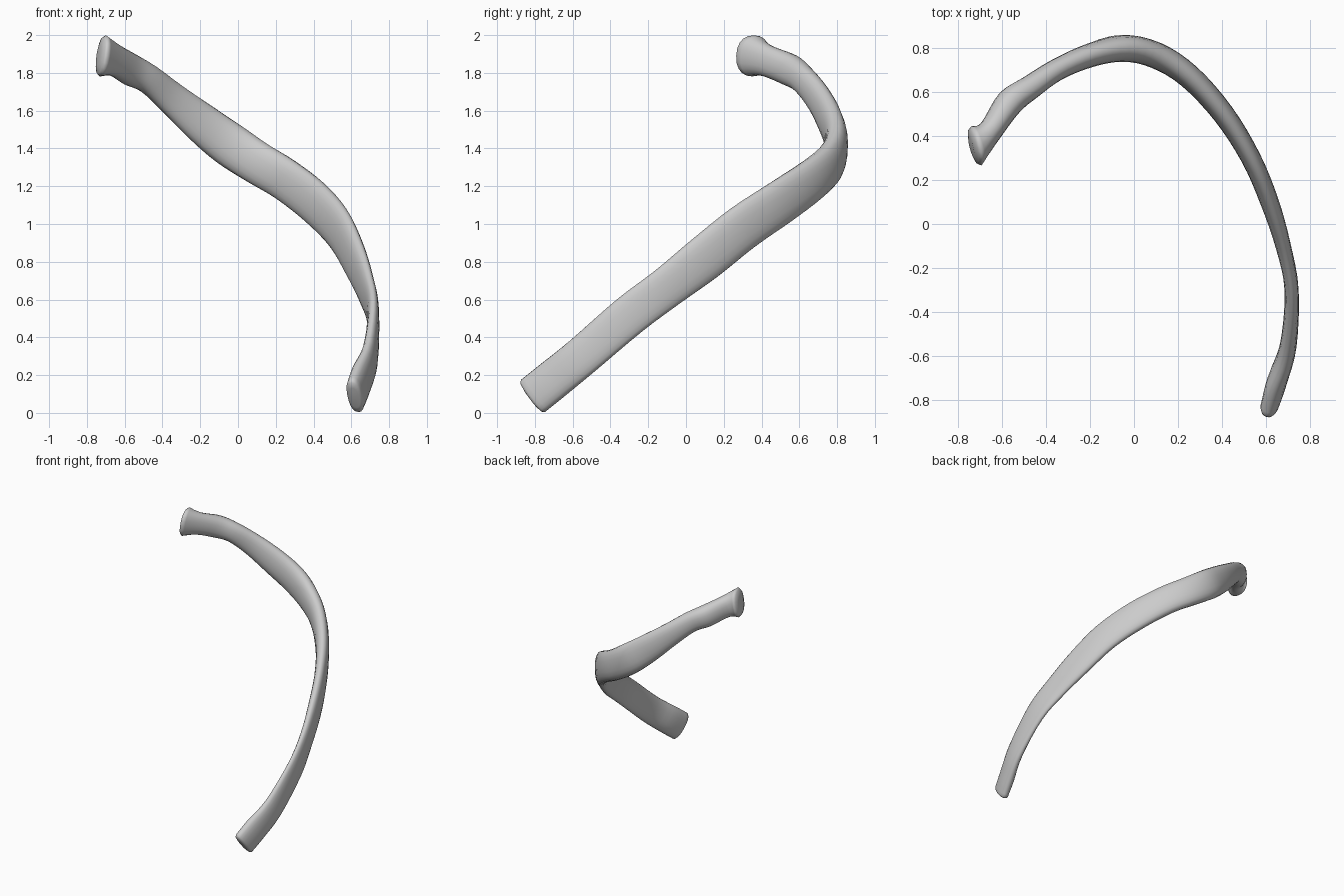
import bpy, bmesh, math
from mathutils import Vector

if "Cube" in bpy.data.objects:
    bpy.data.objects.remove(bpy.data.objects["Cube"])

# Stations along the rib: centre x, y, z, half width, half thickness, roll (degrees)
S = [
    (0.62, -0.81, 0.09, .108, .042, 0), (0.65, -0.71, 0.17, .108, .046, 0),
    (0.70, -0.55, 0.30, .105, .038, 0), (0.715, -0.30, 0.515, .108, .032, 0),
    (0.677, -0.10, 0.665, .110, .035, 0), (0.615, 0.10, 0.82, .122, .042, 0),
    (0.53, 0.30, 0.98, .124, .045, 0), (0.405, 0.50, 1.115, .122, .050, 0),
    (0.25, 0.67, 1.235, .116, .055, 0), (0.10, 0.765, 1.325, .115, .060, 0),
    (-0.05, 0.797, 1.425, .116, .061, 0), (-0.20, 0.765, 1.54, .106, .054, 0),
    (-0.35, 0.70, 1.665, .088, .050, 0), (-0.47, 0.62, 1.765, .078, .055, 0),
    (-0.565, 0.55, 1.815, .085, .063, 0), (-0.65, 0.425, 1.865, .085, .055, 0),
    (-0.715, 0.355, 1.89, .110, .092, 0),
]
SIDES, STEPS = 20, 4
P = [Vector(s[:3]) for s in S]


def ring(i):
    """Rounded flat section square to the path, wide axis upright."""
    t = (P[min(i + 1, len(P) - 1)] - P[max(i - 1, 0)]).normalized()
    if i == len(P) - 1:
        t = Vector((-1, -.25, .15)).normalized()   # head faces sideways
    up = (Vector((0, 0, 1)) - t * t.z).normalized()
    side = t.cross(up)
    r = math.radians(S[i][5])
    u, v = up * math.cos(r) + side * math.sin(r), side * math.cos(r) - up * math.sin(r)
    pts = []
    for k in range(SIDES):
        a = 2 * math.pi * k / SIDES
        c, s = math.cos(a), math.sin(a)
        e = lambda q: math.copysign(abs(q) ** .88, q)
        pts.append(P[i] + u * e(c) * S[i][3] + v * e(s) * S[i][4])
    return pts, t


def spline(a, b, c, d, t):
    return .5 * (2 * b + (c - a) * t + (2 * a - 5 * b + 4 * c - d) * t * t
                 + (3 * b - a - 3 * c + d) * t ** 3)


def cap(pts, t, grow, scale):
    m = sum(pts, Vector()) / len(pts)
    return [m + (p - m) * scale + t * grow for p in pts]


R = [ring(i) for i in range(len(P))]
rows = []
for i in range(len(R) - 1):
    q = [R[min(max(i + o, 0), len(R) - 1)][0] for o in (-1, 0, 1, 2)]
    for j in range(STEPS):
        rows.append([spline(*p, j / STEPS) for p in zip(*q)])
rows.append(R[-1][0])

# Softly rounded ends
t0, t1 = R[0][1], R[-1][1]
rows = ([cap(R[0][0], -t0, .018, .6), cap(R[0][0], -t0, .012, .9)] + rows
        + [cap(R[-1][0], t1, .014, .88), cap(R[-1][0], t1, .024, .5)])

# Skin the sections
bm = bmesh.new()
V = [[bm.verts.new(p) for p in row] for row in rows]
for a, b in zip(V, V[1:]):
    for k in range(SIDES):
        n = (k + 1) % SIDES
        bm.faces.new((a[k], a[n], b[n], b[k]))
bm.faces.new(V[0][::-1])
bm.faces.new(V[-1])
bmesh.ops.recalc_face_normals(bm, faces=bm.faces)
for f in bm.faces:
    f.smooth = True
me = bpy.data.meshes.new("rib_bone")
bm.to_mesh(me)
bm.free()
bpy.context.collection.objects.link(bpy.data.objects.new("rib_bone", me))
